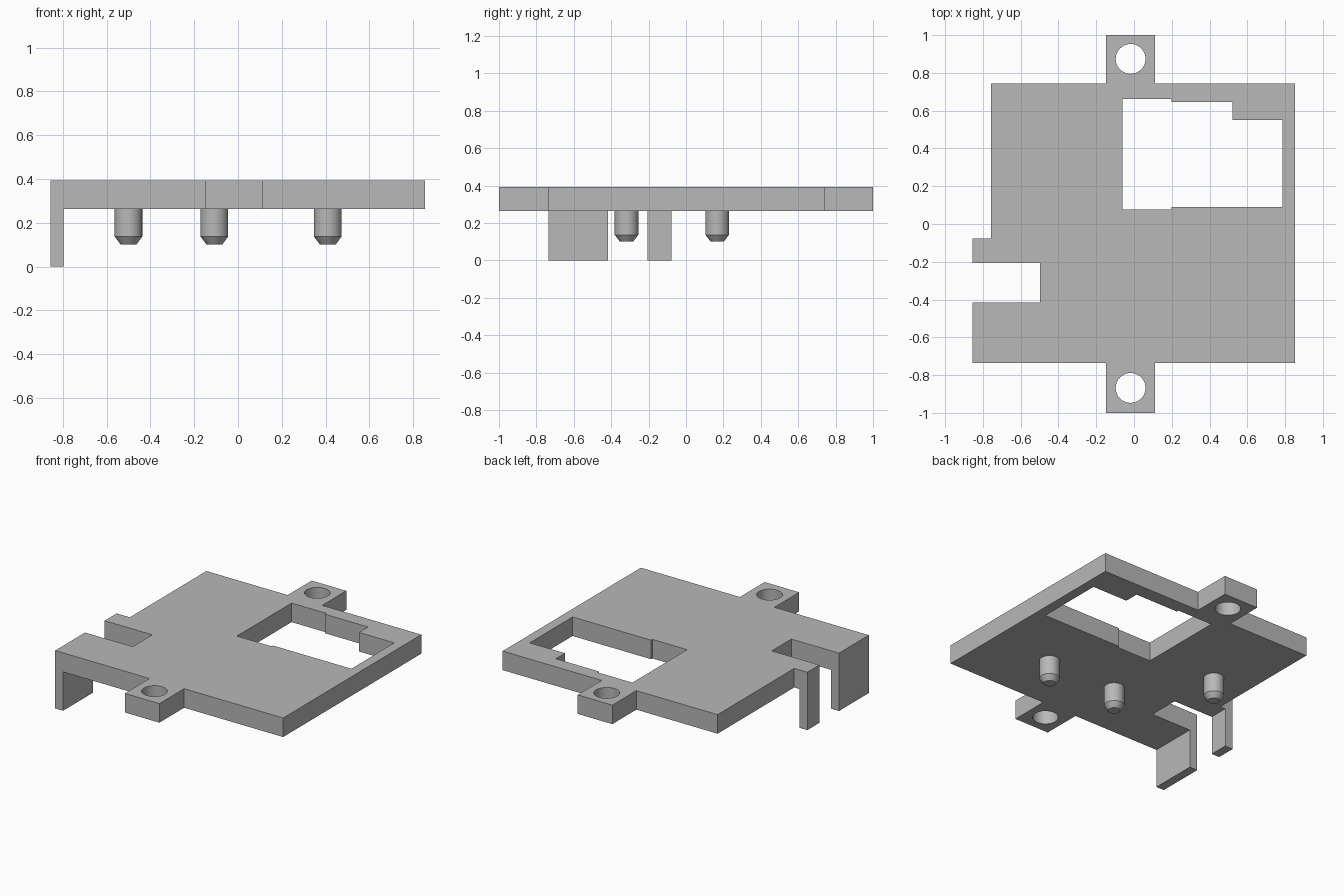
import bpy, bmesh, math

cube = bpy.data.objects.get("Cube")
if cube:
    bpy.data.objects.remove(cube, do_unlink=True)

BOTTOM, TOP = 0.263, 0.392

grey = bpy.data.materials.new("grey_plastic")
grey.use_nodes = True
COLOUR = (0.48, 0.48, 0.48, 1)
grey.diffuse_color = COLOUR
grey.node_tree.nodes["Principled BSDF"].inputs["Base Color"].default_value = COLOUR


def add_part(name, bm):
    """Turn a bmesh into a named object with crisp edges."""
    bmesh.ops.remove_doubles(bm, verts=bm.verts, dist=1e-5)
    bmesh.ops.recalc_face_normals(bm, faces=bm.faces)
    mesh = bpy.data.meshes.new(name)
    bm.to_mesh(mesh)
    bm.free()
    mesh.materials.clear()
    mesh.materials.append(grey)
    obj = bpy.data.objects.new(name, mesh)
    bpy.context.collection.objects.link(obj)
    bpy.ops.object.select_all(action="DESELECT")
    obj.select_set(True)
    bpy.context.view_layer.objects.active = obj
    bpy.ops.object.shade_smooth_by_angle(angle=math.radians(30))
    return obj


def circle(x, y, r, n=40):
    return [(x + r * math.cos(math.tau * i / n), y + r * math.sin(math.tau * i / n))
            for i in range(n)]


def plate(name, loops, z0, z1):
    """Extrude an outline with holes, using a filled 2D curve."""
    curve = bpy.data.curves.new(name + "_profile", "CURVE")
    curve.dimensions = "2D"
    curve.fill_mode = "BOTH"
    curve.extrude = (z1 - z0) / 2
    for loop in loops:
        spline = curve.splines.new("POLY")
        spline.points.add(len(loop) - 1)
        for point, (x, y) in zip(spline.points, loop):
            point.co = (x, y, 0, 1)
        spline.use_cyclic_u = True
    helper = bpy.data.objects.new(name + "_profile", curve)
    bpy.context.collection.objects.link(helper)
    bpy.context.view_layer.update()
    mesh = bpy.data.meshes.new_from_object(
        helper.evaluated_get(bpy.context.evaluated_depsgraph_get()))
    bm = bmesh.new()
    bm.from_mesh(mesh)
    bmesh.ops.translate(bm, verts=bm.verts, vec=(0, 0, (z0 + z1) / 2))
    bpy.data.objects.remove(helper, do_unlink=True)
    bpy.data.meshes.remove(mesh)
    return add_part(name, bm)


def box(name, x0, x1, y0, y1, z0, z1):
    bm = bmesh.new()
    bmesh.ops.create_cube(bm, size=1)
    for v in bm.verts:
        v.co = (x1 if v.co.x > 0 else x0, y1 if v.co.y > 0 else y0,
                z1 if v.co.z > 0 else z0)
    return add_part(name, bm)


def pin(name, x, y):
    """Round locating pin with a chamfered tip."""
    bm = bmesh.new()
    rings = [[bm.verts.new((px, py, z)) for px, py in circle(x, y, r, 32)]
             for r, z in ((0.063, BOTTOM), (0.063, 0.137), (0.037, 0.102))]
    for a, b in zip(rings, rings[1:]):
        for i in range(len(a)):
            j = (i + 1) % len(a)
            bm.faces.new((a[i], a[j], b[j], b[i]))
    bm.faces.new(rings[0])
    bm.faces.new(rings[-1])
    return add_part(name, bm)


# Main plate: outline with two mounting tabs and a side slot
outline = [(-0.148, -1), (0.111, -1), (0.111, -0.735), (0.853, -0.735),
           (0.853, 0.743), (0.111, 0.743), (0.111, 1), (-0.148, 1),
           (-0.148, 0.743), (-0.757, 0.743), (-0.757, -0.077), (-0.855, -0.077),
           (-0.855, -0.206), (-0.498, -0.206), (-0.498, -0.416), (-0.855, -0.416),
           (-0.855, -0.735), (-0.148, -0.735)]
# Stepped window and the tab holes
window = [(-0.062, 0.077), (0.198, 0.077), (0.198, 0.091), (0.786, 0.091),
          (0.786, 0.55), (0.522, 0.55), (0.522, 0.647), (0.198, 0.647),
          (0.198, 0.662), (-0.062, 0.662)]
holes = [circle(-0.018, y, 0.079) for y in (0.874, -0.868)]
plate("base_plate", [outline, window] + holes, BOTTOM, TOP)

# Side legs hanging from the plate edge
box("wide_leg", -0.855, -0.796, -0.735, -0.416, 0, BOTTOM)
box("narrow_leg", -0.855, -0.796, -0.206, -0.077, 0, BOTTOM)

# Locating pins underneath
for name, x, y in (("left_pin", 0.41, -0.318), ("middle_pin", -0.108, -0.318),
                   ("right_pin", -0.5, 0.167)):
    pin(name, x, y)
